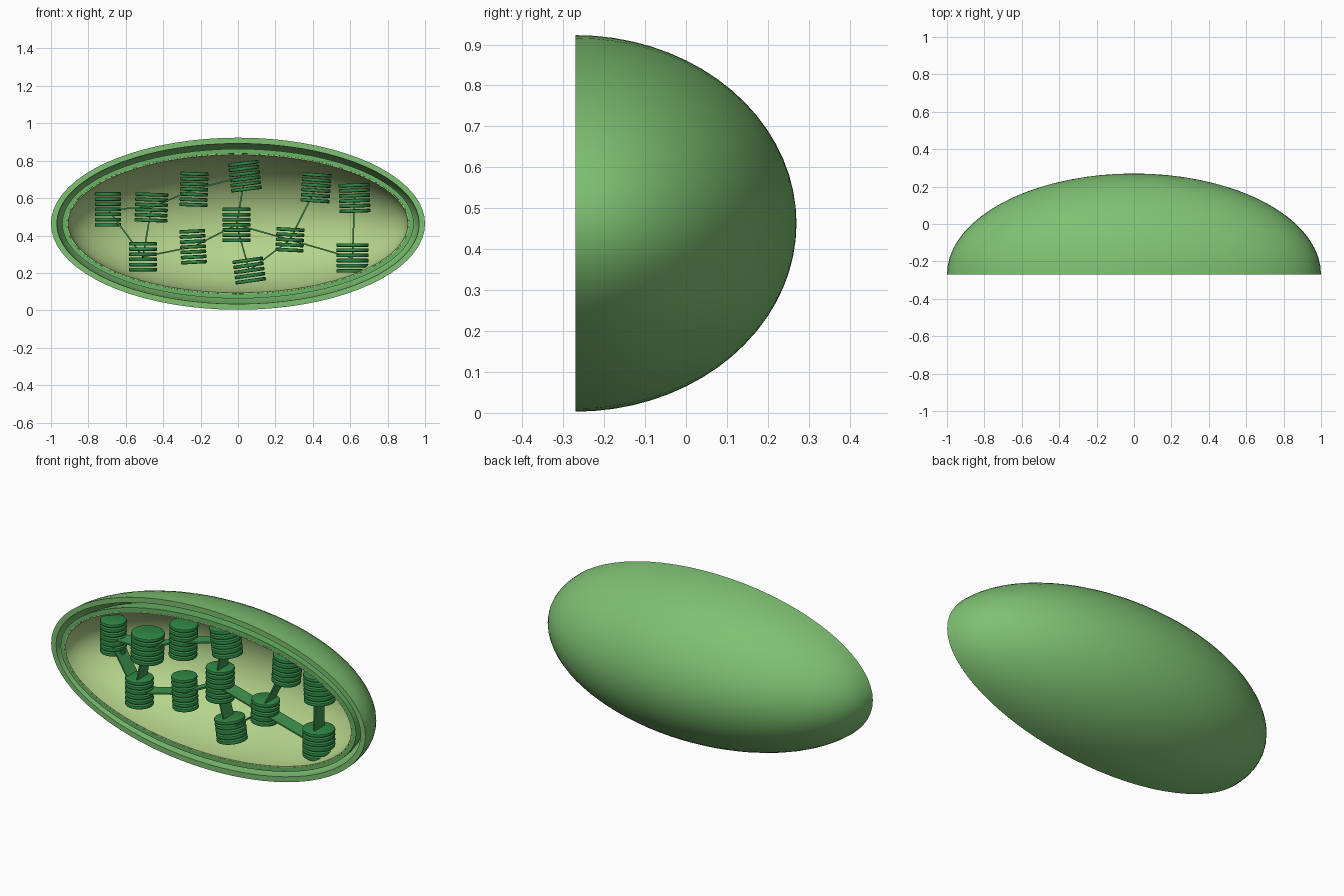
import bpy, bmesh, math
from mathutils import Matrix, Vector

if "Cube" in bpy.data.objects:
    bpy.data.objects.remove(bpy.data.objects["Cube"])

FRONT, MID = -0.27, 0.463      # cut plane y and centre height
SEG, RINGS = 72, 18


def material(name, rgb):
    m = bpy.data.materials.new(name)
    m.diffuse_color = (*rgb, 1)
    m.use_nodes = True
    m.node_tree.nodes["Principled BSDF"].inputs["Base Color"].default_value = m.diffuse_color
    return m


OUTER = material("outer green", (0.21, 0.54, 0.17))
INNER = material("inner green", (0.14, 0.46, 0.13))
STROMA = material("pale green", (0.46, 0.66, 0.26))
THYLAKOID = material("dark green", (0.03, 0.25, 0.06))
LAMELLA = material("leaf green", (0.05, 0.30, 0.08))


def finish(bm, name, mat):
    bmesh.ops.recalc_face_normals(bm, faces=bm.faces)
    me = bpy.data.meshes.new(name)
    bm.to_mesh(me)
    bm.free()
    ob = bpy.data.objects.new(name, me)
    bpy.context.collection.objects.link(ob)
    me.materials.append(mat)
    bpy.ops.object.select_all(action='DESELECT')
    ob.select_set(True)
    bpy.context.view_layer.objects.active = ob
    bpy.ops.object.shade_smooth_by_angle(angle=math.radians(35))
    return ob


def half_shell(name, inset, thick, mat):
    """Hollow half ellipsoid, open towards the front, with a flat cut rim."""
    bm = bmesh.new()
    rims = []
    for d in (inset, inset + thick):
        a, b, c = 1.0 - d, 0.54 - d, 0.46 - d
        prev = None
        for i in range(RINGS):
            t = math.pi / 2 * i / RINGS
            ring = []
            for k in range(SEG):
                p = 2 * math.pi * k / SEG
                ring.append(bm.verts.new((a * math.cos(t) * math.cos(p),
                                          FRONT + b * math.sin(t),
                                          MID + c * math.cos(t) * math.sin(p))))
            if prev:
                for k in range(SEG):
                    n = (k + 1) % SEG
                    bm.faces.new((prev[k], prev[n], ring[n], ring[k]))
            else:
                rims.append(ring)
            prev = ring
        pole = bm.verts.new((0, FRONT + b, MID))
        for k in range(SEG):
            bm.faces.new((prev[k], prev[(k + 1) % SEG], pole))
    for k in range(SEG):
        n = (k + 1) % SEG
        bm.faces.new((rims[0][k], rims[0][n], rims[1][n], rims[1][k]))
    return finish(bm, name, mat)


# Two membranes with a gap, and the stroma lining
half_shell("outer_membrane", 0.0, 0.031, OUTER)
half_shell("inner_membrane", 0.06, 0.025, INNER)
half_shell("stroma", 0.0855, 0.006, STROMA)

# Grana: x, z, depth from the cut, radius, disc count, tilt in degrees
GRANA = [
    (-0.695, 0.54, 0.13, 0.070, 7, 0), (-0.463, 0.55, 0.11, 0.088, 6, -2),
    (-0.235, 0.647, 0.11, 0.075, 7, -2), (0.037, 0.717, 0.11, 0.082, 6, 7),
    (0.417, 0.655, 0.12, 0.078, 6, -4), (0.623, 0.60, 0.12, 0.083, 6, 2),
    (-0.508, 0.286, 0.10, 0.075, 6, 0), (-0.24, 0.34, 0.13, 0.069, 7, 3),
    (-0.008, 0.457, 0.12, 0.076, 7, 0), (0.278, 0.377, 0.12, 0.075, 5, -3),
    (0.06, 0.213, 0.12, 0.082, 5, 8), (0.612, 0.28, 0.13, 0.086, 6, 0)]
PITCH, THICK = 0.0275, 0.019


def centre(i):
    x, z, d = GRANA[i][:3]
    return Vector((x, FRONT + d, z))


for i, (x, z, d, r, n, tilt) in enumerate(GRANA):
    bm = bmesh.new()
    for k in range(n):
        bmesh.ops.create_cone(bm, cap_ends=True, segments=32, radius1=r, radius2=r,
                              depth=THICK, matrix=Matrix.Translation((0, 0, (k - (n - 1) / 2) * PITCH)))
    rim = [e for e in bm.edges if any(len(f.verts) > 4 for f in e.link_faces)]
    bmesh.ops.bevel(bm, geom=rim, offset=0.005, segments=2, profile=0.5, affect='EDGES')
    bm.transform(Matrix.Translation(centre(i)) @ Matrix.Rotation(math.radians(-tilt), 4, 'Y'))
    finish(bm, f"granum_{i + 1}", THYLAKOID)

# Flat ribbons linking the stacks
LINKS = [(0, 1), (0, 6), (1, 6), (1, 2), (2, 3), (6, 7), (7, 8), (3, 8),
         (8, 10), (10, 9), (8, 9), (9, 11), (9, 4), (5, 11)]
for n, (i, j) in enumerate(LINKS):
    p, q = centre(i), centre(j)
    along = q - p
    xa = along.normalized()
    za = xa.cross(Vector((0, 1, 0))).normalized()
    ya = za.cross(xa)
    basis = Matrix((xa, ya, za)).transposed().to_4x4()
    bm = bmesh.new()
    bmesh.ops.create_cube(bm, size=1)
    bm.transform(Matrix.Translation((p + q) / 2) @ basis @ Matrix.Diagonal((along.length, 0.09, 0.008, 1)))
    finish(bm, f"lamella_{n + 1}", LAMELLA)
